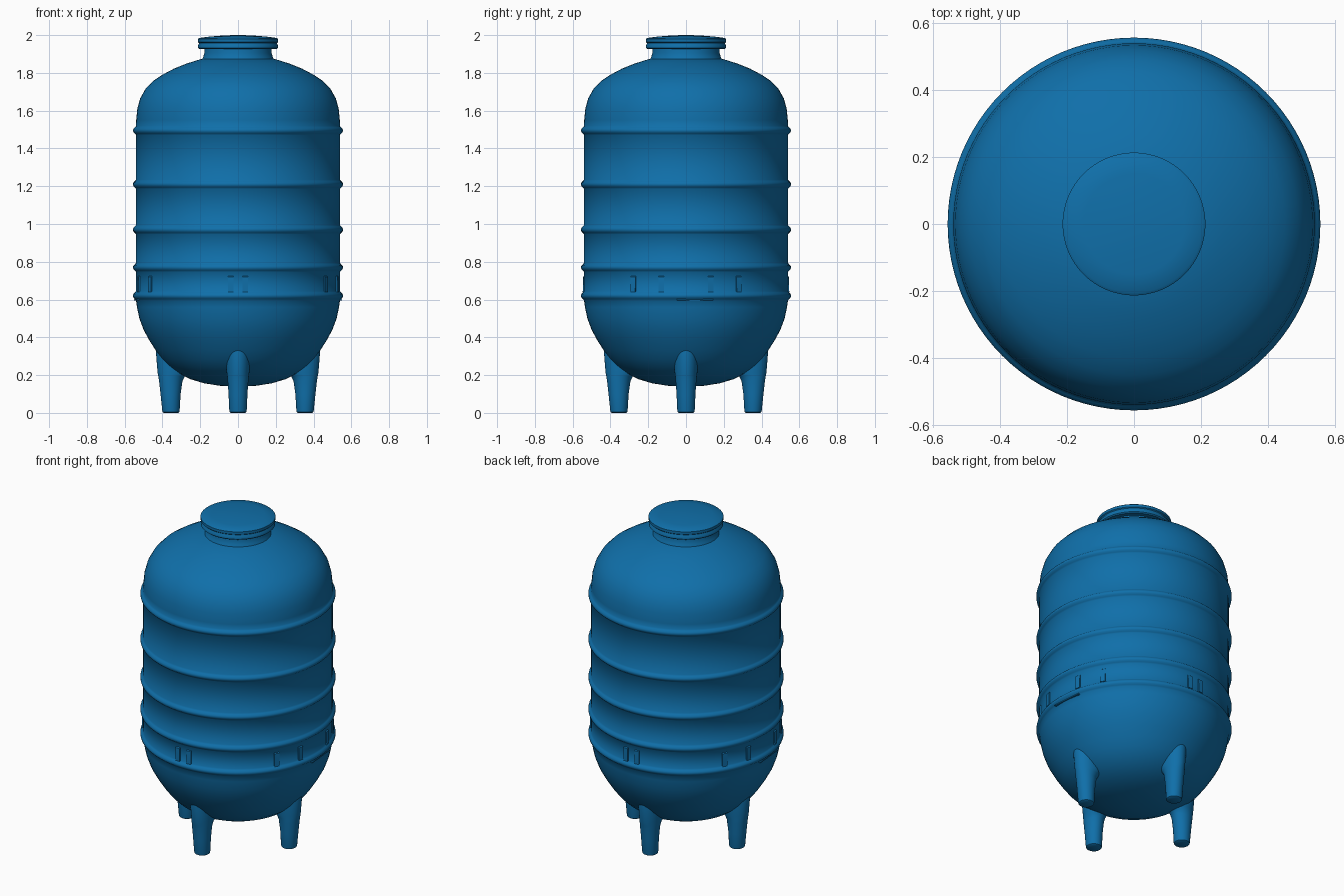
import bpy, bmesh, math
from mathutils import Vector, Matrix

if "Cube" in bpy.data.objects:
    bpy.data.objects.remove(bpy.data.objects["Cube"])

blue = bpy.data.materials.new("tank blue")
blue.diffuse_color = (0.005, 0.16, 0.40, 1)
blue.use_nodes = True
blue.node_tree.nodes["Principled BSDF"].inputs["Base Color"].default_value = blue.diffuse_color


def finish(bm, name, angle=40):
    bmesh.ops.recalc_face_normals(bm, faces=bm.faces)
    me = bpy.data.meshes.new(name)
    bm.to_mesh(me)
    bm.free()
    ob = bpy.data.objects.new(name, me)
    bpy.context.collection.objects.link(ob)
    me.materials.append(blue)
    bpy.ops.object.select_all(action='DESELECT')
    ob.select_set(True)
    bpy.context.view_layer.objects.active = ob
    bpy.ops.object.shade_smooth_by_angle(angle=math.radians(angle))
    return ob


def loft(name, rings, segs, turn=0.0, angle=40):
    """Stack of capped ellipses: (z, centre offset, radial radius, side radius)."""
    bm = bmesh.new()
    rot = Matrix.Rotation(turn, 3, 'Z')
    loops = []
    for z, c, rx, ry in rings:
        loops.append([bm.verts.new(rot @ Vector((
            c + rx * math.cos(2 * math.pi * i / segs),
            ry * math.sin(2 * math.pi * i / segs), z))) for i in range(segs)])
    for a, b in zip(loops, loops[1:]):
        for i in range(segs):
            j = (i + 1) % segs
            bm.faces.new((a[i], a[j], b[j], b[i]))
    bm.faces.new(loops[0])
    bm.faces.new(loops[-1])
    return finish(bm, name, angle)


def lathe(name, profile, segs=96, angle=40):
    return loft(name, [(z, 0, r, r) for r, z in profile], segs, 0, angle)


# Tank body: lower dome, ribbed wall, upper dome
R = 0.54
body = [(0.03, 0.14), (0.10, 0.144), (0.18, 0.157), (0.25, 0.178), (0.31, 0.207),
        (0.36, 0.243), (0.40, 0.283), (0.435, 0.33), (0.47, 0.385), (0.50, 0.44),
        (0.522, 0.50), (0.535, 0.56)]
for z in (0.62, 0.77, 0.97, 1.21, 1.495):
    body += [(R, z - 0.024), (R + 0.006, z - 0.017), (R + 0.014, z - 0.009),
             (R + 0.016, z), (R + 0.014, z + 0.009), (R + 0.006, z + 0.017), (R, z + 0.024)]
body += [(0.539, 1.55), (0.533, 1.61), (0.518, 1.665), (0.49, 1.715), (0.45, 1.757),
         (0.40, 1.79), (0.34, 1.822), (0.27, 1.85), (0.20, 1.872), (0.10, 1.885)]
lathe("tank_body", body, angle=60)

# Neck and lid with a grooved rim
lathe("neck", [(0.195, 1.86), (0.184, 1.885), (0.178, 1.905), (0.178, 1.94)])
lathe("lid", [(0.17, 1.926), (0.205, 1.926), (0.212, 1.932), (0.212, 1.947), (0.207, 1.953),
              (0.207, 1.958), (0.213, 1.963), (0.213, 1.979), (0.205, 1.985),
              (0.15, 1.992), (0.08, 1.998), (0.02, 2.0)])

# Four tapered legs that flare into the lower dome
leg = [(0.0, 0.355, 0.038, 0.038), (0.004, 0.355, 0.044, 0.044), (0.012, 0.355, 0.046, 0.046),
       (0.10, 0.357, 0.053, 0.050), (0.17, 0.356, 0.062, 0.055), (0.195, 0.351, 0.071, 0.057),
       (0.215, 0.338, 0.088, 0.060), (0.33, 0.345, 0.090, 0.067), (0.38, 0.36, 0.068, 0.058)]
for k, side in enumerate(("right", "back", "left", "front")):
    loft(side + "_leg", leg, 32, k * math.pi / 2)


def wall_pad(name, deg, width, z0, z1, depth):
    """Low block on the tank wall with a sloping lower end."""
    bm = bmesh.new()
    w = width / 2
    pts = [(R - 0.02, z0), (R + depth, z0), (R + depth * 0.8, z1 - 0.02), (R - 0.02, z1)]
    rot = Matrix.Rotation(math.radians(deg), 3, 'Z')
    a, b = ([bm.verts.new(rot @ Vector((r, s * w, z))) for r, z in pts] for s in (-1, 1))
    bm.faces.new(a)
    bm.faces.new(b)
    for i in range(4):
        j = (i + 1) % 4
        bm.faces.new((a[i], a[j], b[j], b[i]))
    finish(bm, name, 30)


# Small upright gussets between the two lowest ribs
for n, deg in enumerate((-94, -86, -31, -14, 14, 31, 86, 94, 149, 166, 194, 211)):
    wall_pad("gusset_%d" % (n + 1), deg, 0.03, 0.64, 0.74, 0.007)

# Thin lips under the lowest rib on both sides
for n, deg in enumerate((5, 185)):
    wall_pad("rib_lip_%d" % (n + 1), deg, 0.19, 0.594, 0.62, 0.006)
